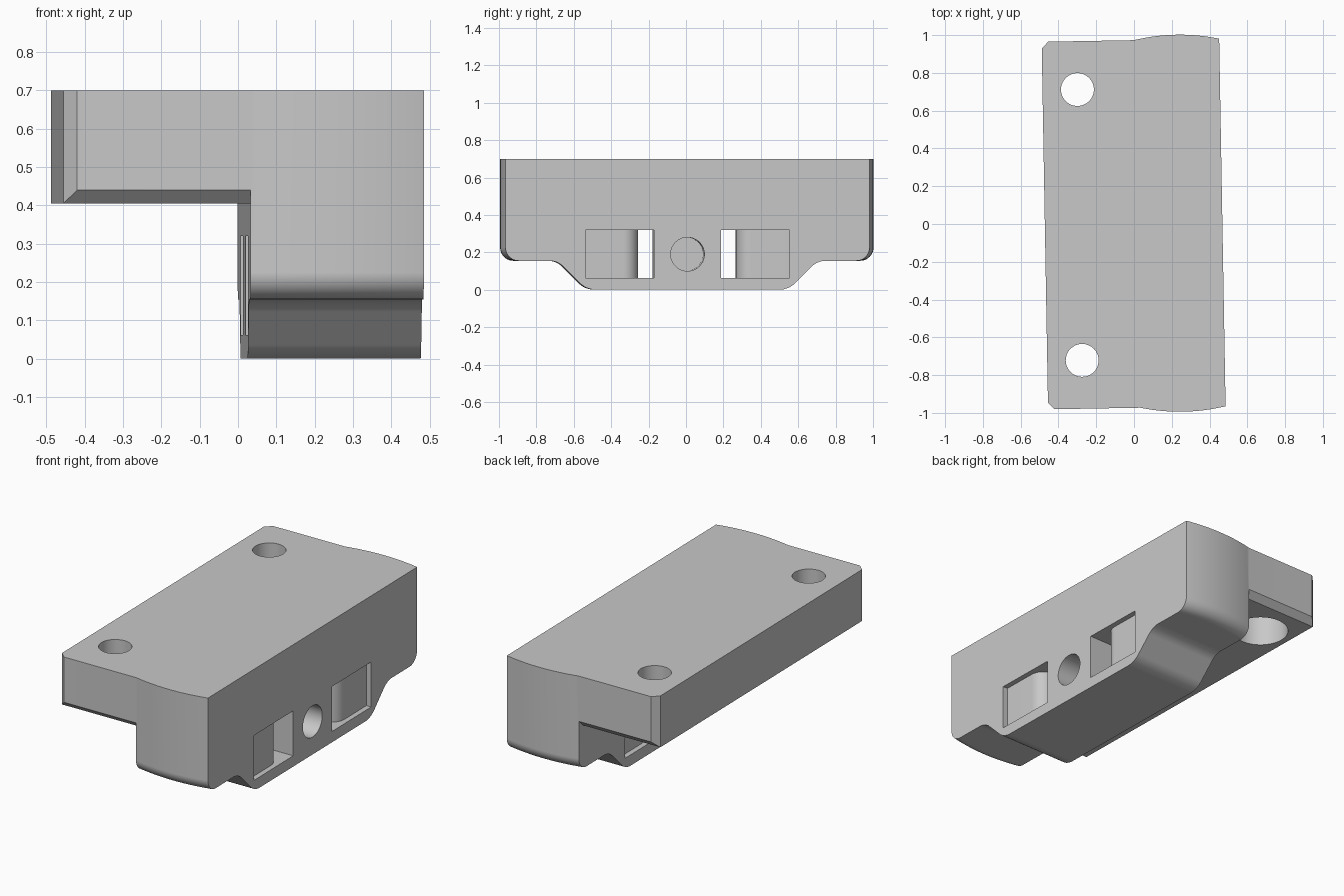
import bpy
import bmesh
import math
from mathutils import Vector

default_cube = bpy.data.objects.get("Cube")
if default_cube:
    bpy.data.objects.remove(default_cube, do_unlink=True)

grey = bpy.data.materials.new("plain grey")
grey.use_nodes = True
colour = (0.58, 0.58, 0.58, 1)
grey.diffuse_color = colour
grey.node_tree.nodes["Principled BSDF"].inputs["Base Color"].default_value = colour

# Main sizes
LEFT, STEP, RIGHT = -0.472, 0.016, 0.468
HALF, BULGE, CHAMFER = 0.973, 0.025, 0.035
TOP, SHELF = 0.70, 0.405


def rounded(corners, steps=10):
    """Outline from (x, y, tangent length) corners, with arcs where length > 0."""
    outline = []
    for i, (x, y, t) in enumerate(corners):
        p = Vector((x, y, 0))
        if t == 0:
            outline.append(p)
            continue
        u = (Vector((*corners[i - 1][:2], 0)) - p).normalized()
        v = (Vector((*corners[(i + 1) % len(corners)][:2], 0)) - p).normalized()
        centre = p + (u + v) * t / (1 + u.dot(v))
        a, b = p + u * t - centre, p + v * t - centre
        radius = a.length
        a.normalize()
        b.normalize()
        outline += [centre + a.slerp(b, s / steps) * radius for s in range(steps + 1)]
    return [(p.x, p.y) for p in outline]


def mirrored(half):
    """Complete a half profile across its first coordinate."""
    return half + [(-c[0], *c[1:]) for c in reversed(half)]


def loft(name, rings):
    """Skin a list of equal rings of points and cap both ends."""
    bm = bmesh.new()
    rows = [[bm.verts.new(p) for p in ring] for ring in rings]
    n = len(rows[0])
    for a, b in zip(rows, rows[1:]):
        for i in range(n):
            j = (i + 1) % n
            bm.faces.new((a[i], a[j], b[j], b[i]))
    bm.faces.new(rows[0])
    bm.faces.new(rows[-1])
    bmesh.ops.remove_doubles(bm, verts=bm.verts, dist=1e-5)
    bmesh.ops.recalc_face_normals(bm, faces=bm.faces)
    mesh = bpy.data.meshes.new(name)
    bm.to_mesh(mesh)
    bm.free()
    obj = bpy.data.objects.new(name, mesh)
    bpy.context.collection.objects.link(obj)
    mesh.materials.append(grey)
    return obj


def cylinder(name, centre, axis, radius, start, end):
    rings = []
    for d in (start, end):
        ring = []
        for i in range(64):
            a = math.tau * i / 64
            u, v = (centre[k] + radius * f(a) for k, f in enumerate((math.cos, math.sin)))
            ring.append((u, v, d) if axis == "z" else (d, u, v))
        rings.append(ring)
    return loft(name, rings)


def combine(target, other, operation):
    mod = target.modifiers.new(operation, "BOOLEAN")
    mod.operation, mod.solver, mod.object = operation, "EXACT", other
    bpy.context.view_layer.objects.active = target
    bpy.ops.object.modifier_apply(modifier=mod.name)
    bpy.data.objects.remove(other, do_unlink=True)


# Deep block with bowed ends and a stepped underside
rings = []
for i in range(25):
    f = i / 24
    w = HALF + BULGE * 4 * f * (1 - f)
    section = rounded(mirrored([(w, TOP, 0), (w, 0.155, 0.07),
                                (0.695, 0.155, 0.045), (0.54, 0, 0.05)]))
    rings.append([(STEP + (RIGHT - STEP) * f, y, z) for y, z in section])
body = loft("clamp_body", rings)

# Thin flange with chamfered corners and lower edges
inner = HALF - CHAMFER
full = mirrored([(HALF, TOP), (HALF, SHELF + CHAMFER), (inner, SHELF)])
tip = mirrored([(inner, TOP), (inner, SHELF), (inner, SHELF)])
stations = [(LEFT, tip), (LEFT + CHAMFER, full), (0.1, full)]
flange = loft("flange", [[(x, y, z) for y, z in s] for x, s in stations])
combine(body, flange, "UNION")

# Slots through the block, with shallow recesses beside them on both faces
near, edge, far, recess, arc = 0.18, 0.262, 0.545, 0.03, 0.08
plan = rounded([(RIGHT + 0.1, near, 0), (RIGHT + 0.1, far, 0),
                (RIGHT - recess, far, 0), (RIGHT - recess, edge, arc),
                (STEP + recess, edge, arc), (STEP + recess, far, 0),
                (STEP - 0.1, far, 0), (STEP - 0.1, near, 0)])
for side in (-1, 1):
    slot = loft("slot_cutter", [[(x, side * y, z) for x, y in plan] for z in (0.062, 0.32)])
    combine(body, slot, "DIFFERENCE")
    # Mounting holes, wider from below
    centre = (-0.287, side * 0.717)
    combine(body, cylinder("hole_cutter", centre, "z", 0.087, 0.3, 0.8), "DIFFERENCE")
    combine(body, cylinder("counterbore_cutter", centre, "z", 0.15, 0.3, 0.6), "DIFFERENCE")

# Blind round hole between the slots
combine(body, cylinder("bore_cutter", (0, 0.19), "x", 0.09, 0.08, 0.6), "DIFFERENCE")

# Smooth the curved faces, keep the edges crisp, set the slight turn
body.select_set(True)
bpy.context.view_layer.objects.active = body
bpy.ops.object.shade_smooth_by_angle(angle=math.radians(30))
weighted = body.modifiers.new("weighted_normals", "WEIGHTED_NORMAL")
weighted.keep_sharp = True
body.rotation_euler.z = math.radians(1)
